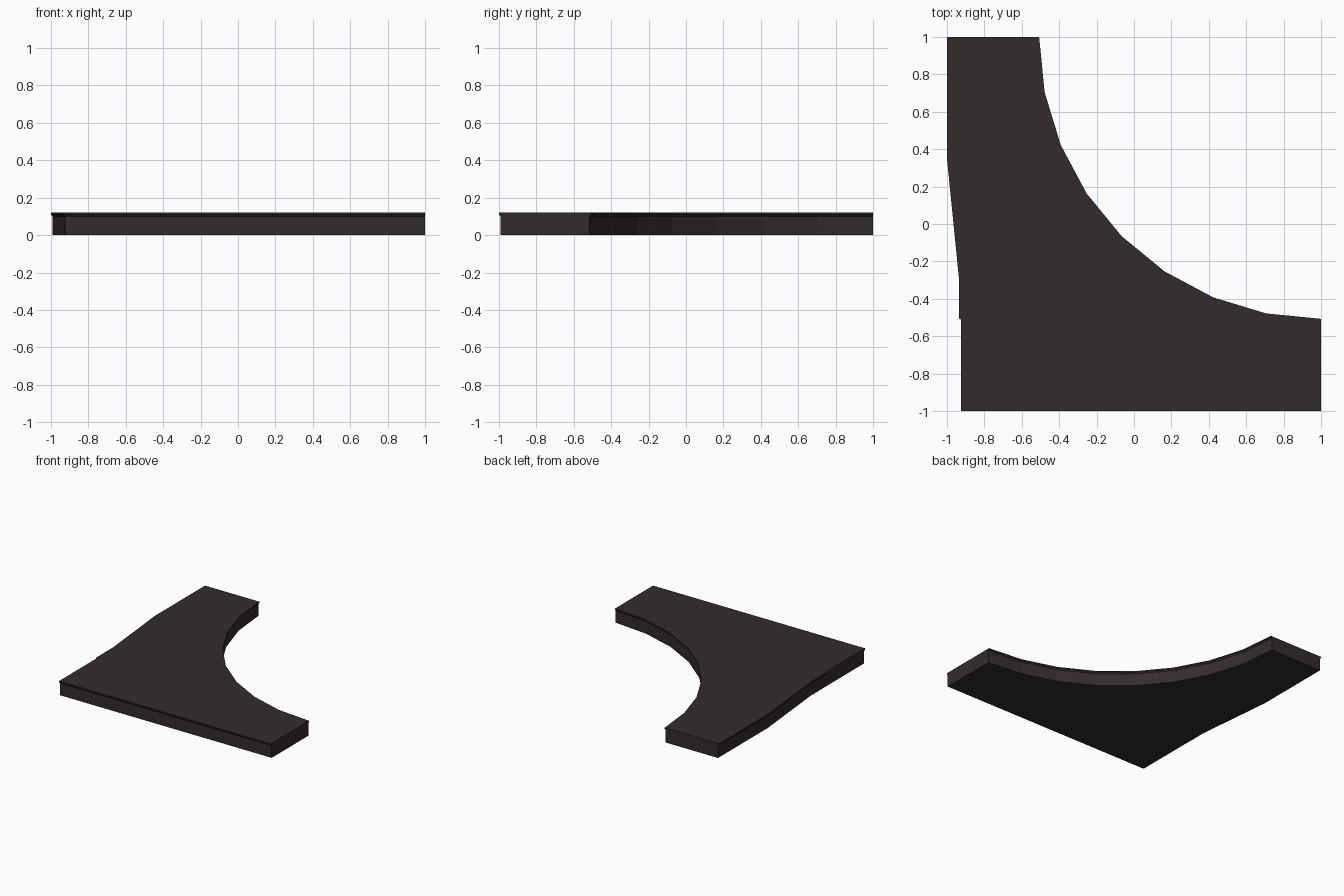
import bpy, bmesh, math

if "Cube" in bpy.data.objects:
    bpy.data.objects.remove(bpy.data.objects["Cube"])

def outline(inset):
    """Quarter-curve slab outline; inset pulls in the front, left and arc edges."""
    r = 1.507 + inset
    a0 = math.asin(0)
    pts = []
    # concave inner arc around the far corner, eight segments
    for i in range(9):
        a = a0 + i * math.radians(90) / 8
        pts.append((1 - r * math.cos(a), 1 - r * math.sin(a)))
    # straight front and wavy left side
    d = inset
    left = -0.926
    pts += [(1, -1 + d), (left, -1 + d), (left, -0.51),
            (-0.936 + d, -0.505), (-0.936 + d, -0.29),
            (-1 + d, 0.35), (-1 + d, 1)]
    return pts

# slab: recessed wall, sloped underside of lip, thin lip
bm = bmesh.new()
levels = [(0.0, 0.009), (0.10, 0.009), (0.11, 0.0), (0.12, 0.0)]
rings = [[bm.verts.new((x, y, z)) for x, y in outline(d)] for z, d in levels]
n = len(rings[0])
for lo, hi in zip(rings, rings[1:]):
    for i in range(n):
        j = (i + 1) % n
        bm.faces.new((lo[i], lo[j], hi[j], hi[i]))
bm.faces.new(rings[0])
bm.faces.new(rings[-1])
bmesh.ops.recalc_face_normals(bm, faces=bm.faces)
bmesh.ops.triangulate(bm, faces=[f for f in bm.faces if len(f.verts) > 4])

me = bpy.data.meshes.new("curved_slab")
bm.to_mesh(me)
bm.free()
mat = bpy.data.materials.new("dark brown stone")
mat.diffuse_color = (0.034, 0.024, 0.025, 1)
mat.use_nodes = True
mat.node_tree.nodes["Principled BSDF"].inputs["Base Color"].default_value = mat.diffuse_color
me.materials.append(mat)
ob = bpy.data.objects.new("curved_slab", me)
bpy.context.collection.objects.link(ob)
